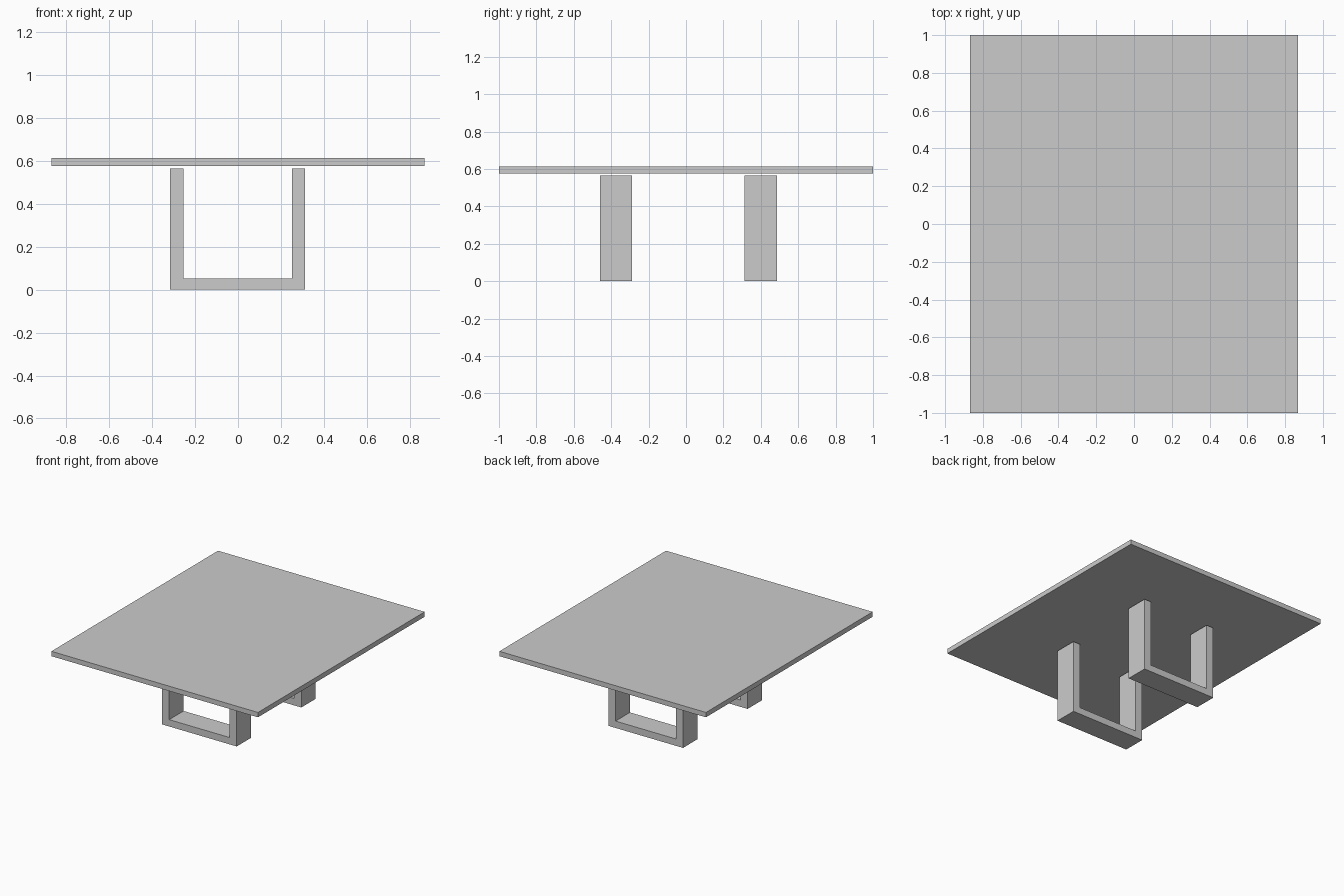
import bpy, bmesh

if "Cube" in bpy.data.objects:
    bpy.data.objects.remove(bpy.data.objects["Cube"])


def extrude_profile(name, profile, y0, y1):
    """Extrude an (x, z) outline along y."""
    bm = bmesh.new()
    face = bm.faces.new([bm.verts.new((x, y0, z)) for x, z in profile])
    ext = bmesh.ops.extrude_face_region(bm, geom=[face])
    verts = [v for v in ext["geom"] if isinstance(v, bmesh.types.BMVert)]
    bmesh.ops.translate(bm, verts=verts, vec=(0, y1 - y0, 0))
    bmesh.ops.recalc_face_normals(bm, faces=bm.faces)
    mesh = bpy.data.meshes.new(name)
    bm.to_mesh(mesh)
    bm.free()
    obj = bpy.data.objects.new(name, mesh)
    bpy.context.collection.objects.link(obj)
    return obj


# Table top: thin slab floating just above the legs
extrude_profile("table_top",
                [(-0.868, 0.576), (0.868, 0.576), (0.868, 0.613), (-0.868, 0.613)],
                -1.0, 1.0)

# U-shaped leg frames, front and back
u_shape = [(-0.316, 0), (0.312, 0), (0.312, 0.564), (0.251, 0.564),
           (0.251, 0.052), (-0.255, 0.052), (-0.255, 0.564), (-0.316, 0.564)]
for name, y0, y1 in (("front_leg_frame", -0.461, -0.288),
                     ("back_leg_frame", 0.314, 0.487)):
    extrude_profile(name, u_shape, y0, y1)
